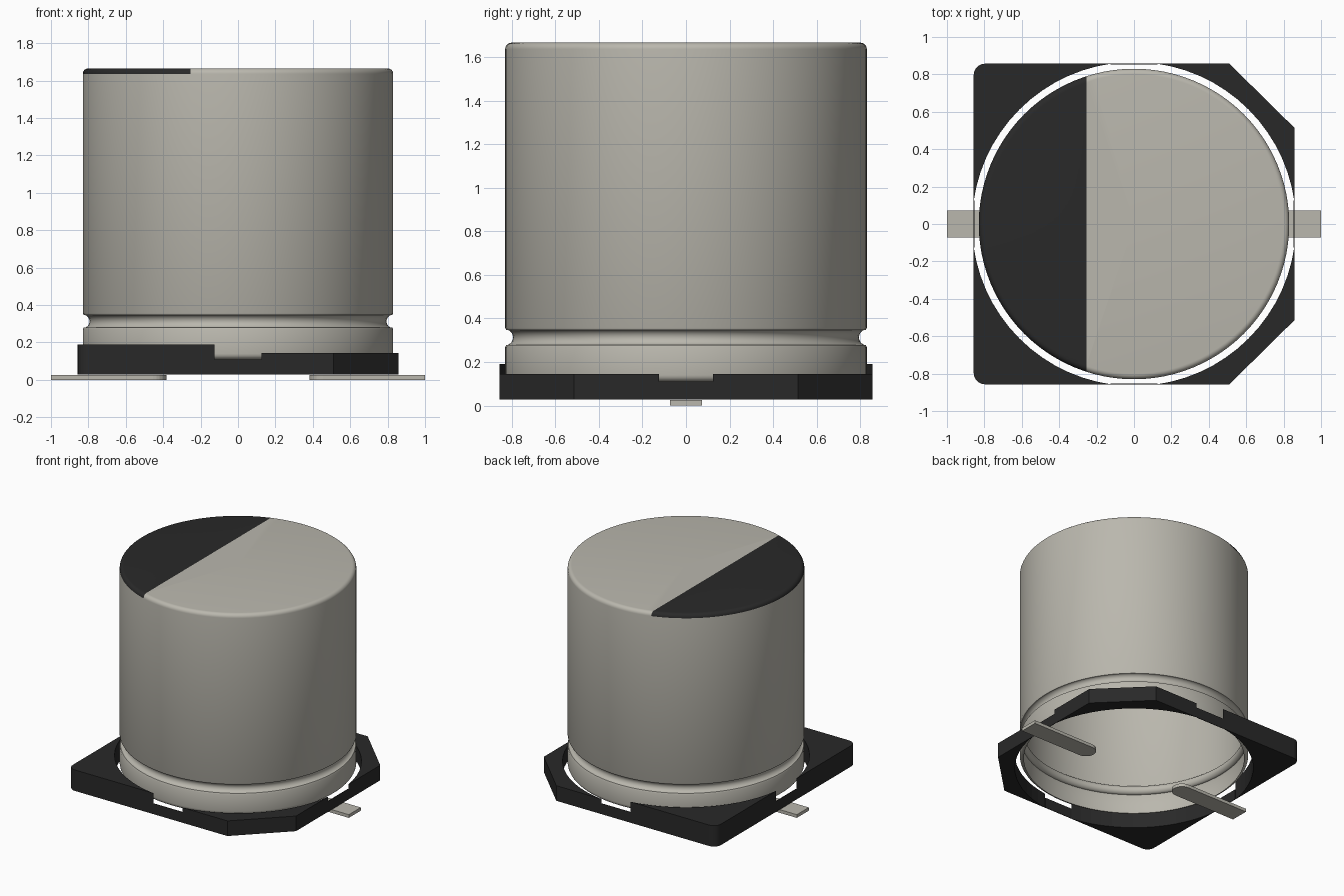
import bpy, bmesh, math

if "Cube" in bpy.data.objects:
    bpy.data.objects.remove(bpy.data.objects["Cube"])

H = 0.857        # half width of the base
HOLE = 0.866     # radius of the round opening in the base
Z0 = 0.028       # underside of the base
STRIPE_X = -0.255


def material(name, rgb):
    m = bpy.data.materials.new(name)
    m.diffuse_color = (*rgb, 1)
    m.use_nodes = True
    m.node_tree.nodes["Principled BSDF"].inputs["Base Color"].default_value = m.diffuse_color
    return m


metal = material("warm grey metal", (0.49, 0.475, 0.42))
black = material("black plastic", (0.022, 0.022, 0.022))


def finish(bm, name, *mats):
    me = bpy.data.meshes.new(name)
    bm.to_mesh(me)
    bm.free()
    ob = bpy.data.objects.new(name, me)
    bpy.context.collection.objects.link(ob)
    for m in mats:
        me.materials.append(m)
    return ob


def arc(cx, cy, r, a0, a1, n):
    return [(cx + r * math.cos(math.radians(a0 + (a1 - a0) * i / n)),
             cy + r * math.sin(math.radians(a0 + (a1 - a0) * i / n))) for i in range(n + 1)]


def prism(name, outline, z0, z1, mat):
    """Extrude a flat outline between two heights."""
    bm = bmesh.new()
    f = bm.faces.new([bm.verts.new((x, y, z0)) for x, y in outline])
    top = bmesh.ops.extrude_face_region(bm, geom=[f])["geom"]
    for v in top:
        if isinstance(v, bmesh.types.BMVert):
            v.co.z = z1
    bmesh.ops.recalc_face_normals(bm, faces=bm.faces)
    return finish(bm, name, mat)


# Can: lathed open shell with rolled lip, crimp groove and rounded top edge
profile = arc(0.80, 0.14, 0.03, -90, 0, 5)
profile += [(0.83, 0.268), (0.825, 0.279)]
profile += arc(0.83, 0.313, 0.036, 250, 110, 10)
profile += [(0.825, 0.347), (0.83, 0.358)]
profile += arc(0.80, 1.636, 0.03, 0, 90, 6) + [(0, 1.666)]
bm = bmesh.new()
vs = [bm.verts.new((r, 0, z)) for r, z in profile]
es = [bm.edges.new(p) for p in zip(vs, vs[1:])]
bmesh.ops.spin(bm, geom=vs + es, cent=(0, 0, 0), axis=(0, 0, 1),
               angle=math.tau, steps=96, use_duplicate=False)
bmesh.ops.remove_doubles(bm, verts=bm.verts, dist=1e-4)
bmesh.ops.recalc_face_normals(bm, faces=bm.faces)

# Polarity mark: cut the top along a straight line and colour one side
upper = [f for f in bm.faces if f.calc_center_median().z > 1.635]
geom = list({e for f in upper for e in f.edges} | {v for f in upper for v in f.verts}) + upper
bmesh.ops.bisect_plane(bm, geom=geom, plane_co=(STRIPE_X, 0, 0), plane_no=(1, 0, 0))
for f in bm.faces:
    c = f.calc_center_median()
    if c.z > 1.636 and c.x < STRIPE_X:
        f.material_index = 1
if sum(f.normal.z for f in bm.faces if f.calc_center_median().z > 1.66) < 0:
    bmesh.ops.reverse_faces(bm, faces=bm.faces)
can = finish(bm, "can", metal, black)
bpy.context.view_layer.objects.active = can
can.select_set(True)
bpy.ops.object.shade_smooth_by_angle(angle=math.radians(40))
can.select_set(False)

# Base: four corner blocks around the round opening
edge = math.sqrt(HOLE ** 2 - H ** 2)
a = math.degrees(math.atan2(edge, H))
for sy, side in ((1, "back"), (-1, "front")):
    opening = arc(0, 0, HOLE, 90 - a, a, 14)
    chamfered = opening + [(H, 0.515), (0.51, H)]
    rounded = [(-x, y) for x, y in opening] + arc(-H + 0.06, H - 0.06, 0.06, 180, 90, 6)
    prism("base_corner_right_" + side, [(x, y * sy) for x, y in chamfered], Z0, 0.145, black)
    prism("base_corner_left_" + side, [(x, y * sy) for x, y in rounded], Z0, 0.19, black)

# Thin low walls joining the corner blocks under the notches
for i, side in enumerate(("right", "back", "left", "front")):
    ca, sa = round(math.cos(i * math.pi / 2)), round(math.sin(i * math.pi / 2))
    strip = [(H - 0.004, -edge), (H, -edge), (H, edge), (H - 0.004, edge)]
    prism("base_notch_wall_" + side,
          [(x * ca - y * sa, x * sa + y * ca) for x, y in strip], Z0, 0.11, black)

# Leads: flat strips with a rounded inner end
for s, side in ((1, "right"), (-1, "left")):
    lead = [(1.0, -0.073), (1.0, 0.073)] + arc(0.455, 0, 0.073, 90, 270, 12)
    prism("lead_" + side, [(x * s, y) for x, y in lead], 0, 0.025, metal)
